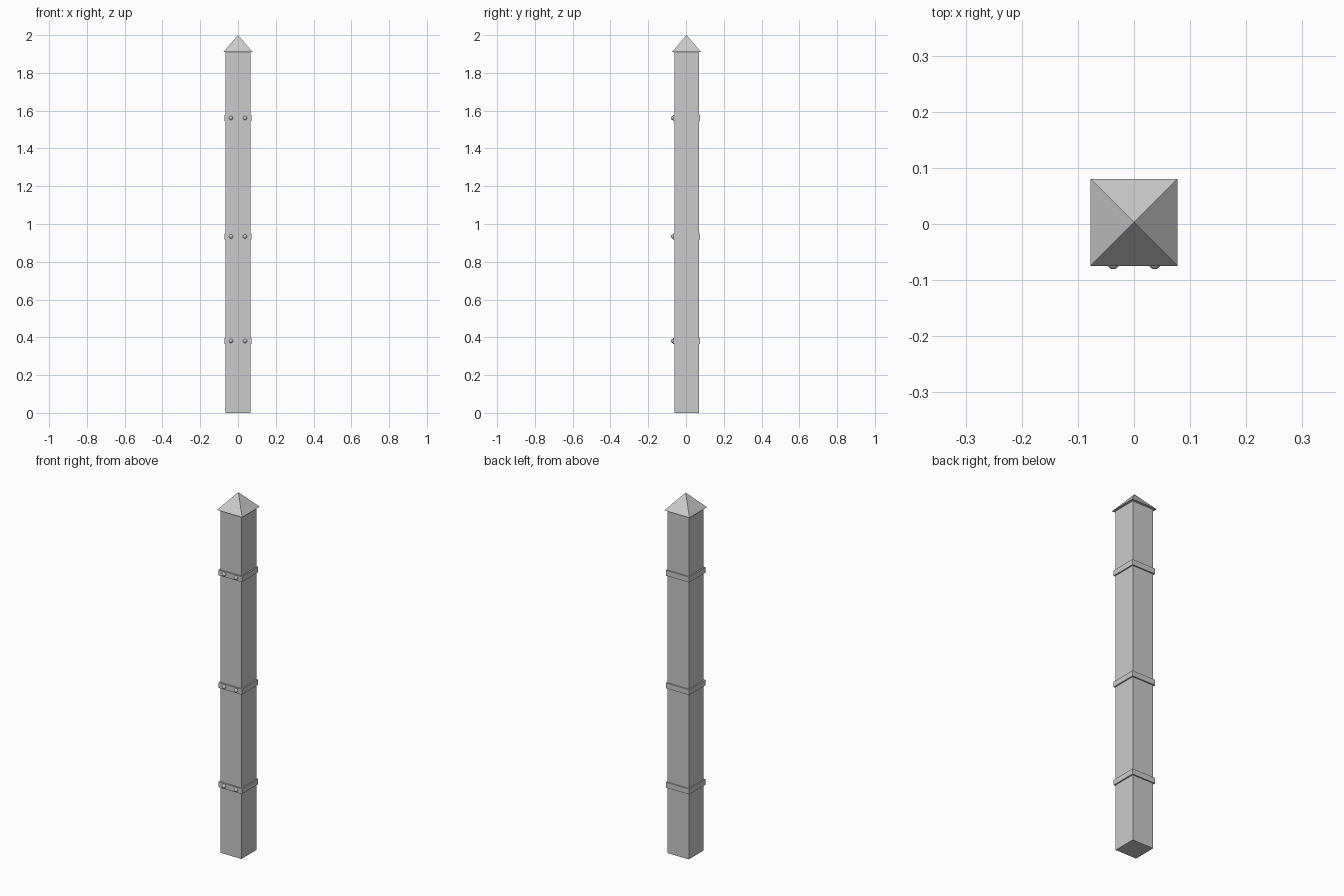
import bpy
from math import radians

if "Cube" in bpy.data.objects:
    bpy.data.objects.remove(bpy.data.objects["Cube"])

CY = 0.003  # post axis; the rivets take up the rest of the depth at the front


def box(name, half, z0, z1):
    bpy.ops.mesh.primitive_cube_add(size=1, location=(0, CY, (z0 + z1) / 2))
    ob = bpy.context.object
    ob.name = name
    ob.scale = (2 * half, 2 * half, z1 - z0)
    bpy.ops.object.transform_apply(location=False, rotation=False, scale=True)
    return ob


# Square shaft
box("post_shaft", 0.065, 0.0, 1.915)

# Pyramid cap with overhanging eaves
bpy.ops.mesh.primitive_cone_add(vertices=4, radius1=0.0775 * 2 ** 0.5, radius2=0,
                                depth=0.09, location=(0, CY, 1.955),
                                rotation=(0, 0, radians(45)))
bpy.context.object.name = "post_cap"

# Metal bands, each with two domed rivets on the front
for i, z in enumerate((0.381, 0.934, 1.561), 1):
    box(f"band_{i}", 0.072, z - 0.015, z + 0.015)
    for side, x in (("left", -0.037), ("right", 0.037)):
        bpy.ops.mesh.primitive_uv_sphere_add(segments=12, ring_count=8, radius=0.011,
                                             location=(x, CY - 0.0725, z),
                                             rotation=(radians(90), 0, 0))
        bpy.context.object.name = f"rivet_{i}_{side}"
        bpy.ops.object.shade_smooth()
